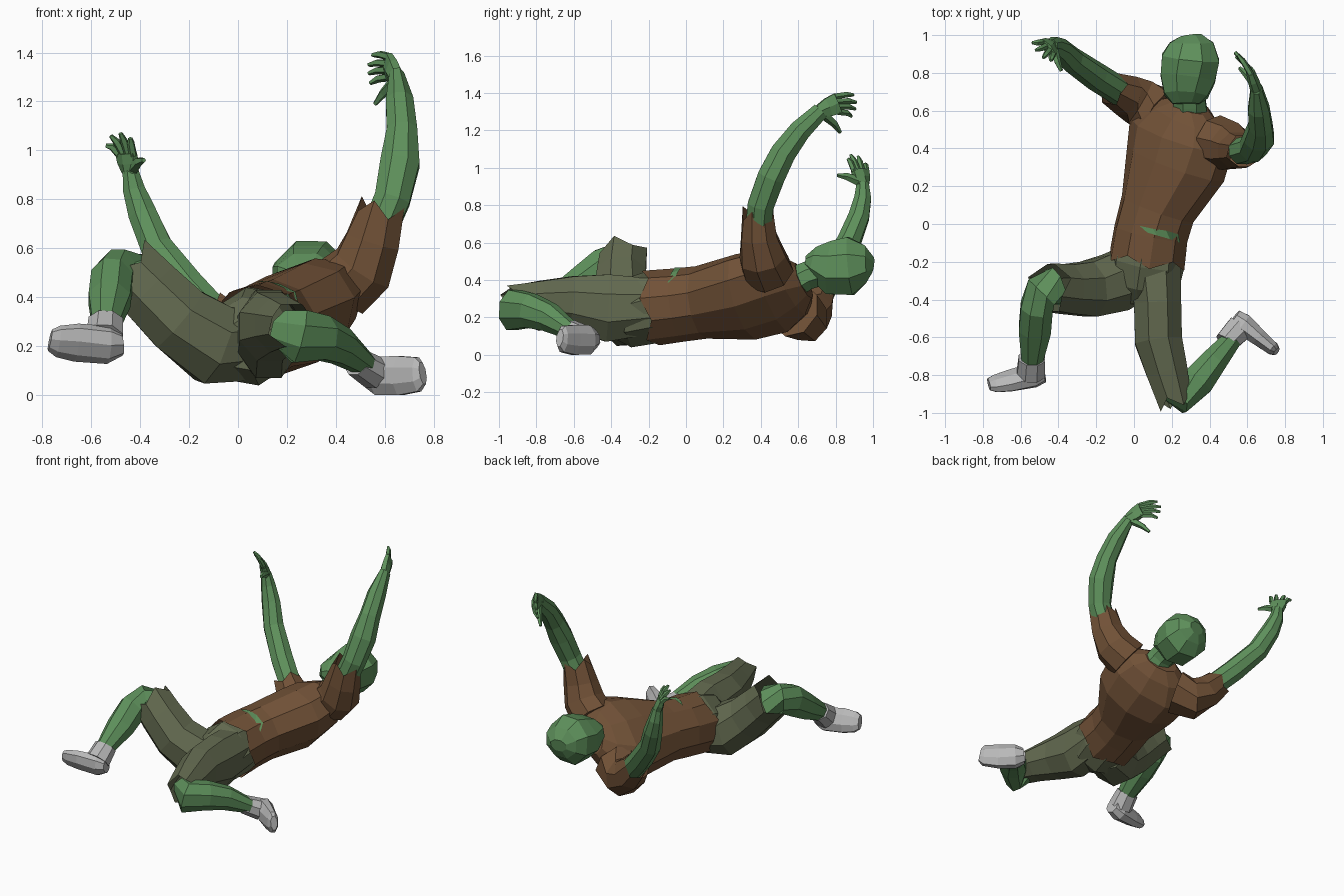
import bpy, bmesh, math
from mathutils import Vector
from mathutils.bvhtree import BVHTree


def material(name, rgb):
    m = bpy.data.materials.new(name)
    m.diffuse_color = (*rgb, 1)
    return m


SKIN = material("green skin", (0.112, 0.28, 0.105))
SHIRT = material("brown shirt", (0.165, 0.083, 0.038))
PANTS = material("olive trousers", (0.125, 0.145, 0.08))
SHOE = material("grey shoe", (0.48, 0.48, 0.48))


def finish(name, bm, mat):
    bmesh.ops.recalc_face_normals(bm, faces=bm.faces)
    me = bpy.data.meshes.new(name)
    bm.to_mesh(me)
    bm.free()
    me.materials.append(mat)
    ob = bpy.data.objects.new(name, me)
    bpy.context.collection.objects.link(ob)
    return ob


def loft(name, mat, rings, ref, sides=8, jag_start=0, jag_end=0):
    """Skin rings (x, y, z, half width along ref, half depth); jagged ends stay open."""
    bm = bmesh.new()
    pts = [Vector(r[:3]) for r in rings]
    loops = []
    last = len(rings) - 1
    for i, r in enumerate(rings):
        t = (pts[min(i + 1, last)] - pts[max(i - 1, 0)]).normalized()
        u = Vector(ref)
        u = (u - u.dot(t) * t).normalized()
        v = t.cross(u)
        jag = jag_start if i == 0 else jag_end if i == last else 0
        k = 1 / math.cos(math.pi / sides)
        loop = []
        for s in range(sides):
            a = 2 * math.pi * (s + 0.5) / sides
            p = pts[i] + k * (math.cos(a) * r[3] * u + math.sin(a) * r[4] * v)
            loop.append(bm.verts.new(p + t * jag * (1 if s % 2 else -1)))
        loops.append(loop)
    for a, b in zip(loops, loops[1:]):
        for s in range(sides):
            n = (s + 1) % sides
            bm.faces.new((a[s], a[n], b[n], b[s]))
    if not jag_start:
        bm.faces.new(loops[0])
    if not jag_end:
        bm.faces.new(loops[-1])
    return finish(name, bm, mat)


X, Y, Z = (1, 0, 0), (0, 1, 0), (0, 0, 1)
LATERAL = (0.78, -0.39, 0.5)

# Torso: rolled so the +x shoulder is raised
shirt = loft("shirt", SHIRT, [
    (0.07, -0.19, 0.25, 0.20, 0.19), (0.09, -0.05, 0.265, 0.195, 0.185),
    (0.125, 0.08, 0.28, 0.20, 0.18), (0.22, 0.32, 0.31, 0.28, 0.195),
    (0.25, 0.47, 0.34, 0.30, 0.175), (0.28, 0.57, 0.37, 0.22, 0.13),
    (0.295, 0.63, 0.395, 0.11, 0.09)], LATERAL, 10, jag_start=0.025)

# Bare belly showing through a tear, laid on the shirt
tree = BVHTree.FromObject(shirt, bpy.context.evaluated_depsgraph_get())
bm = bmesh.new()
upper = [(0.03, -0.01), (0.10, -0.025), (0.17, -0.035), (0.235, -0.055)]
lower = [(0.07, -0.045), (0.12, -0.06), (0.19, -0.08), (0.245, -0.10)]
rows = []
for row in (upper, lower):
    verts = []
    for x, y in row:
        hit = tree.ray_cast(Vector((x, y, 2)), Vector((0, 0, -1)))[0]
        verts.append(bm.verts.new((x, y, (hit.z if hit else 0.45) + 0.007)))
    rows.append(verts)
for i in range(3):
    bm.faces.new((rows[1][i], rows[1][i + 1], rows[0][i + 1], rows[0][i]))
finish("belly_tear", bm, SKIN)

# Head and neck
loft("neck", SKIN, [(0.295, 0.55, 0.37, 0.10, 0.085), (0.295, 0.64, 0.42, 0.085, 0.075),
                    (0.29, 0.78, 0.47, 0.085, 0.08)], X)
loft("head", SKIN, [
    (0.275, 0.637, 0.50, 0.07, 0.03), (0.275, 0.68, 0.495, 0.115, 0.085),
    (0.285, 0.77, 0.467, 0.145, 0.143), (0.30, 0.88, 0.475, 0.152, 0.155),
    (0.305, 0.96, 0.485, 0.115, 0.10), (0.30, 0.998, 0.48, 0.055, 0.04)], X)

# Sleeves
loft("left_sleeve", SHIRT, [
    (0.13, 0.58, 0.24, 0.14, 0.14), (0.03, 0.645, 0.20, 0.125, 0.125),
    (-0.04, 0.68, 0.26, 0.105, 0.105), (-0.115, 0.715, 0.34, 0.08, 0.085)],
    Y, jag_end=0.02)
loft("right_sleeve", SHIRT, [
    (0.42, 0.44, 0.44, 0.13, 0.13), (0.51, 0.41, 0.52, 0.125, 0.12),
    (0.55, 0.39, 0.63, 0.11, 0.095), (0.585, 0.385, 0.76, 0.09, 0.08)],
    X, jag_end=0.03)

# Arms
loft("left_arm", SKIN, [
    (-0.04, 0.68, 0.27, 0.07, 0.07), (-0.2, 0.78, 0.44, 0.07, 0.07),
    (-0.33, 0.87, 0.60, 0.062, 0.065), (-0.39, 0.925, 0.74, 0.055, 0.058),
    (-0.425, 0.945, 0.84, 0.045, 0.045), (-0.44, 0.945, 0.92, 0.032, 0.032)], Y)
loft("right_arm", SKIN, [
    (0.57, 0.385, 0.66, 0.072, 0.068), (0.63, 0.40, 0.80, 0.073, 0.07),
    (0.662, 0.455, 0.95, 0.08, 0.073), (0.67, 0.52, 1.08, 0.062, 0.068),
    (0.66, 0.61, 1.20, 0.056, 0.058), (0.648, 0.72, 1.305, 0.03, 0.045)], X)


# Hands: a flat palm, four curled fingers and a thumb
def hand(side, wrist, palm, spread, tips, thumb):
    s = Vector(spread).normalized()
    w, p = Vector(wrist), Vector(palm)
    loft(side + "_palm", SKIN, [(*w, 0.034, 0.028), (*w.lerp(p, 0.5), 0.05, 0.026),
                                (*p, 0.055, 0.02)], s, 6)
    out = (p - w).normalized()
    for i, tip in enumerate(tips):
        base = p + s * (i - 1.5) * 0.028 - out * 0.01
        mid = base.lerp(Vector(tip), 0.5) + out * 0.015
        loft(f"{side}_finger_{i + 1}", SKIN, [(*base, 0.014, 0.014), (*mid, 0.013, 0.013),
                                              (*tip, 0.007, 0.007)], s, 5)
    base = w.lerp(p, 0.25) - s * 0.03
    mid = base.lerp(Vector(thumb), 0.55) + out * 0.008
    loft(side + "_thumb", SKIN, [(*base, 0.022, 0.02), (*mid, 0.016, 0.015),
                                 (*thumb, 0.008, 0.008)], out, 5)


hand("left", (-0.44, 0.945, 0.91), (-0.458, 0.93, 0.99), (-0.6, 0.7, 0),
     [(-0.44, 0.865, 1.05), (-0.48, 0.88, 1.07), (-0.52, 0.92, 1.06), (-0.54, 0.96, 1.02)],
     (-0.385, 0.81, 0.96))
hand("right", (0.648, 0.71, 1.30), (0.615, 0.81, 1.345), (0, -0.2, 1),
     [(0.54, 0.885, 1.275), (0.535, 0.905, 1.315), (0.535, 0.91, 1.35), (0.55, 0.895, 1.39)],
     (0.56, 0.825, 1.19))

# Trousers
loft("trouser_seat", PANTS, [
    (0.09, -0.08, 0.265, 0.17, 0.165), (0.07, -0.2, 0.25, 0.188, 0.18),
    (0.05, -0.32, 0.22, 0.18, 0.17), (0.04, -0.42, 0.21, 0.11, 0.10)], LATERAL)
loft("left_trouser_leg", PANTS, [
    (0.03, -0.24, 0.21, 0.15, 0.15), (-0.10, -0.31, 0.21, 0.155, 0.165),
    (-0.24, -0.345, 0.31, 0.145, 0.145), (-0.36, -0.345, 0.43, 0.13, 0.135),
    (-0.45, -0.335, 0.52, 0.125, 0.13)], Y, jag_end=0.03)
loft("right_trouser_leg", PANTS, [
    (0.11, -0.2, 0.26, 0.14, 0.15), (0.125, -0.42, 0.25, 0.125, 0.18),
    (0.13, -0.62, 0.28, 0.125, 0.14), (0.175, -0.78, 0.285, 0.11, 0.11),
    (0.22, -0.94, 0.285, 0.09, 0.085)], X, jag_end=0.03)

# Bare shins
loft("left_shin", SKIN, [
    (-0.41, -0.33, 0.47, 0.10, 0.10), (-0.49, -0.36, 0.505, 0.095, 0.09),
    (-0.515, -0.44, 0.47, 0.085, 0.10), (-0.525, -0.56, 0.39, 0.085, 0.085),
    (-0.54, -0.73, 0.285, 0.055, 0.055)], X)
loft("right_shin", SKIN, [
    (0.20, -0.86, 0.27, 0.08, 0.08), (0.25, -0.925, 0.24, 0.11, 0.075),
    (0.34, -0.83, 0.235, 0.09, 0.085), (0.42, -0.73, 0.20, 0.075, 0.07),
    (0.52, -0.61, 0.125, 0.045, 0.05)], Z)

# Shoes: ankle collar and foot
loft("left_shoe_collar", SHOE, [(-0.54, -0.71, 0.30, 0.07, 0.06),
                                (-0.545, -0.79, 0.23, 0.075, 0.075)], X)
loft("left_shoe", SHOE, [
    (-0.475, -0.79, 0.21, 0.045, 0.045), (-0.53, -0.80, 0.205, 0.075, 0.058),
    (-0.66, -0.83, 0.215, 0.078, 0.048), (-0.735, -0.845, 0.22, 0.065, 0.038),
    (-0.768, -0.85, 0.225, 0.045, 0.025)], (0.1, 0.5, -0.85))
loft("right_shoe_collar", SHOE, [(0.485, -0.63, 0.135, 0.055, 0.06),
                                 (0.56, -0.55, 0.09, 0.065, 0.07)], Z)
loft("right_shoe", SHOE, [
    (0.53, -0.495, 0.085, 0.05, 0.045), (0.575, -0.53, 0.08, 0.078, 0.058),
    (0.66, -0.60, 0.08, 0.08, 0.045), (0.735, -0.66, 0.085, 0.07, 0.035),
    (0.755, -0.675, 0.09, 0.045, 0.022)], Z)
